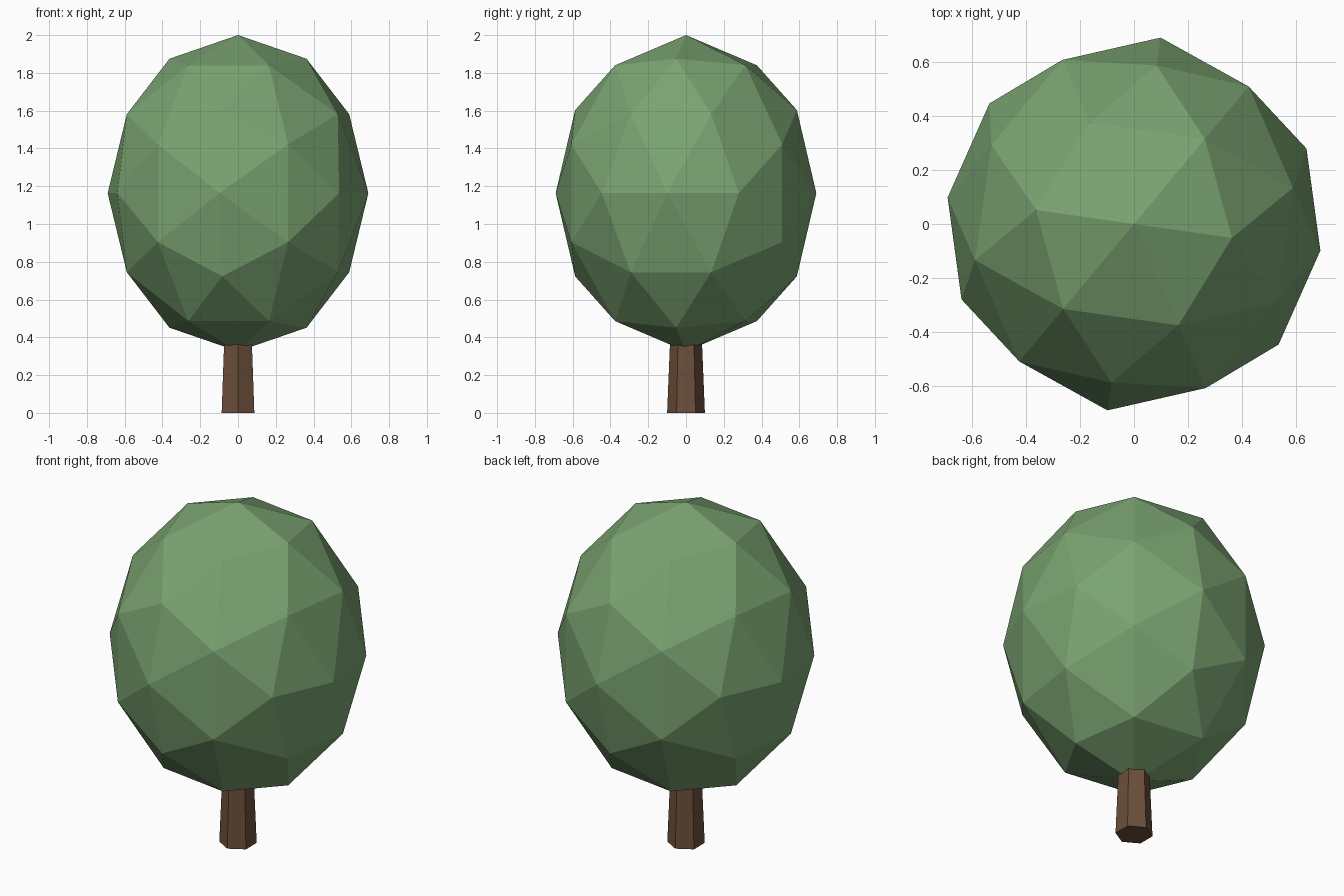
import bpy
import bmesh
from math import radians, atan, sqrt
from mathutils import Matrix

cube = bpy.data.objects.get("Cube")
if cube:
    bpy.data.objects.remove(cube, do_unlink=True)


def make_material(name, rgb):
    mat = bpy.data.materials.new(name)
    mat.use_nodes = True
    colour = (*rgb, 1.0)
    mat.diffuse_color = colour
    bsdf = next(n for n in mat.node_tree.nodes if n.type == "BSDF_PRINCIPLED")
    bsdf.inputs["Base Color"].default_value = colour
    bsdf.inputs["Roughness"].default_value = 0.9
    return mat


def make_object(name, bm, mat):
    bmesh.ops.recalc_face_normals(bm, faces=bm.faces[:])
    mesh = bpy.data.meshes.new(name)
    bm.to_mesh(mesh)
    bm.free()
    mesh.materials.append(mat)
    obj = bpy.data.objects.new(name, mesh)
    bpy.context.scene.collection.objects.link(obj)
    return obj


leaf_green = make_material("leaf green", (0.195, 0.366, 0.165))
bark_brown = make_material("bark brown", (0.147, 0.078, 0.042))

# Foliage: faceted icosphere tipped so an edge midpoint is the crown, then
# stretched upward and turned slightly
RADIUS, HALF_HEIGHT, CENTRE_Z = 0.697, 0.837, 1.163
tip = atan(2 / (1 + sqrt(5)))
bm = bmesh.new()
bmesh.ops.create_icosphere(bm, subdivisions=2, radius=1.0)
bm.transform(
    Matrix.Translation((0, 0, CENTRE_Z))
    @ Matrix.Rotation(radians(-8.1), 4, "Z")
    @ Matrix.Diagonal((RADIUS, RADIUS, HALF_HEIGHT, 1))
    @ Matrix.Rotation(-tip, 4, "Y")
)
make_object("foliage", bm, leaf_green)

# Trunk: tapered hexagonal post with corners facing front and back
TRUNK_HEIGHT = 0.73
bm = bmesh.new()
bmesh.ops.create_cone(bm, cap_ends=True, segments=6, radius1=0.1,
                      radius2=0.07, depth=TRUNK_HEIGHT)
corner = max(bm.verts, key=lambda v: v.co.y)
turn = 0 if abs(corner.co.x) < 0.001 else radians(30)
bm.transform(Matrix.Translation((0, 0, TRUNK_HEIGHT / 2))
             @ Matrix.Rotation(turn, 4, "Z"))
make_object("trunk", bm, bark_brown)
